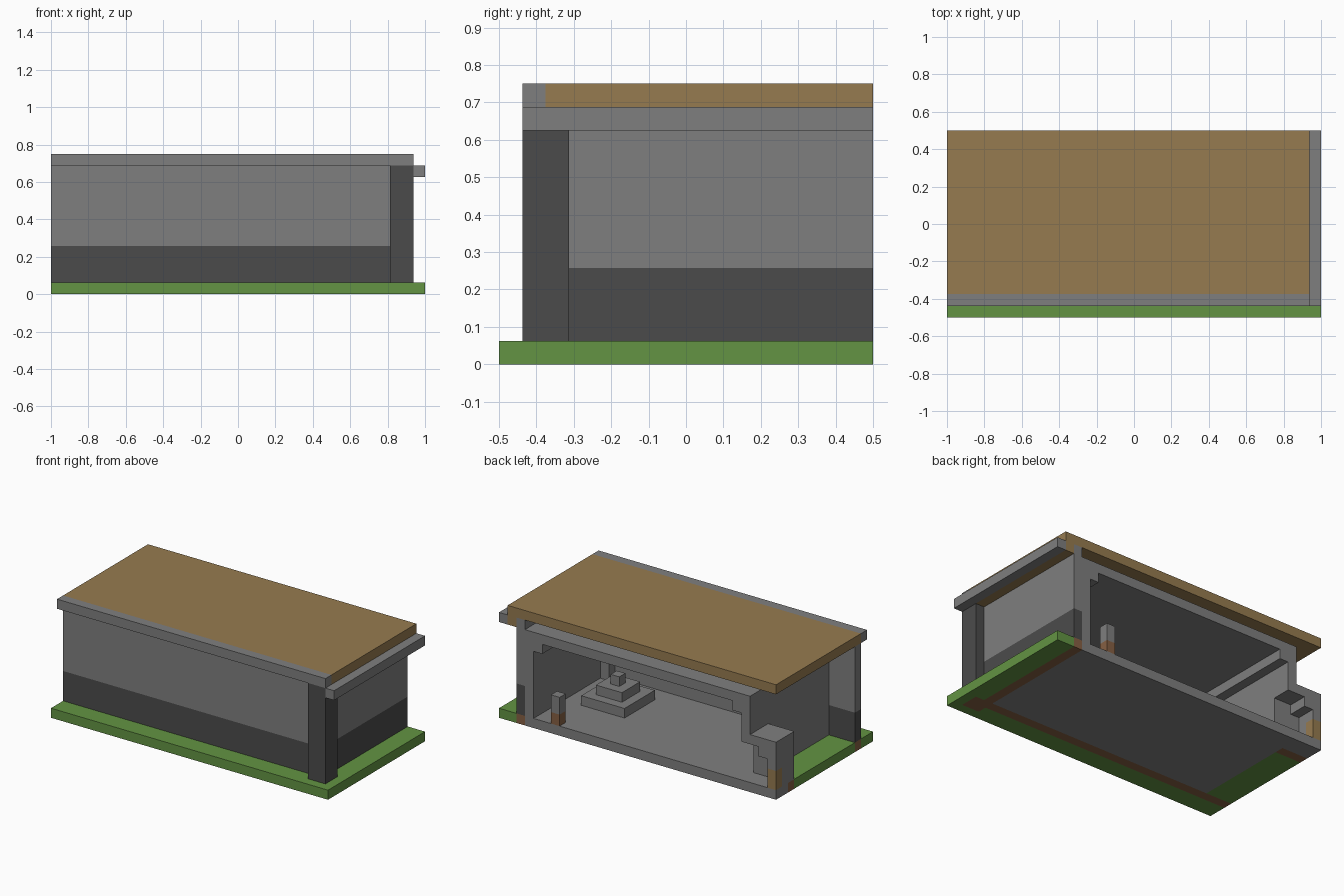
import bpy
import bmesh
from mathutils import Vector

UNIT = 1 / 16  # the whole building sits on a sixteenth grid

old = bpy.data.objects.get("Cube")
if old:
    bpy.data.objects.remove(old, do_unlink=True)


def make_material(name, hex_code):
    """Flat material from an sRGB hex code, stored as linear values."""
    rgb = [int(hex_code[i:i + 2], 16) / 255 for i in (0, 2, 4)]
    linear = [c / 12.92 if c < 0.04 else ((c + 0.055) / 1.055) ** 2.4 for c in rgb]
    color = (*linear, 1)
    mat = bpy.data.materials.new(name)
    mat.use_nodes = True
    mat.diffuse_color = color
    mat.node_tree.nodes["Principled BSDF"].inputs["Base Color"].default_value = color
    return mat


stone = make_material("stone grey", "7f7f7f")
dark_stone = make_material("dark stone", "4b4b4b")
grass = make_material("grass green", "639443")
planks = make_material("plank tan", "967b50")
soil = make_material("soil brown", "866043")


def part(name, mat, *boxes):
    """One object made of boxes, each given as x, y and z ranges in grid units."""
    bm = bmesh.new()
    for ranges in boxes:
        low = Vector([r[0] for r in ranges]) * UNIT
        high = Vector([r[1] for r in ranges]) * UNIT
        verts = bmesh.ops.create_cube(bm, size=1)["verts"]
        for v in verts:
            v.co = (low + high) / 2 + v.co * (high - low)
    mesh = bpy.data.meshes.new(name)
    bm.to_mesh(mesh)
    bm.free()
    mesh.materials.append(mat)
    obj = bpy.data.objects.new(name, mesh)
    bpy.context.collection.objects.link(obj)
    return obj


GROUND = (0, 1)
EAVES = 11
PLINTH = (1, 4.12)


def outer_wall(name, x, y):
    """Outer wall with a soil footing, a dark plinth and a light upper part."""
    part(name + "_footing", soil, (x, y, GROUND))
    part(name + "_plinth", dark_stone, (x, y, PLINTH))
    part(name + "_upper", stone, (x, y, (PLINTH[1], EAVES)))


# Lawn around the footprint of the building
part("lawn", grass,
     ((-16, 16), (-8, -7), GROUND),
     ((-16, 13), (-7, -6), GROUND),
     ((15, 16), (-7, 8), GROUND),
     ((14, 15), (-5, 8), GROUND),
     ((-16, -13), (-5, 5), GROUND))

# Outer walls and the corner pillar
outer_wall("front_wall", (-16, 13), (-6, -5))
outer_wall("side_wall", (13, 14), (-5, 8))
part("pillar_footing", soil, ((13, 15), (-7, -5), GROUND))
part("corner_pillar", dark_stone, ((13, 15), (-7, -5), (1, EAVES)))

# Inner room shell, open at the back
part("room_floor", stone, ((-13, 13), (-5, 8), GROUND))
part("room_ceiling", stone, ((-13, 13), (-5, 8), (9, 10)))
part("room_front_lining", stone, ((-13, 13), (-5, -4), (1, 9)))
part("room_side_lining", stone, ((12, 13), (-4, 8), (1, 9)))
part("room_end_wall", stone,
     ((-13, -12), (-4, 6), (1, 9)),
     ((-13, -12), (6, 8), (5, 9)))

# Stepped cove along the ceiling and in the two front corners
part("ceiling_cove_front", stone, ((-12, 12), (-4, -3), (8, 9)))
for label, x in (("side", (11, 12)), ("end", (-12, -11))):
    part("ceiling_cove_" + label, stone, (x, (-3, 8), (8, 9)))
    part("corner_cove_" + label, stone, (x, (-4, -3), (1, 8)))

# Hollow nook built against the end wall
part("nook_footing", soil, ((-16, -13), (5, 6), GROUND))
part("nook_shell", stone,
     ((-16, -13), (6, 8), GROUND),
     ((-16, -13), (5, 6), (1, 6)),
     ((-16, -13), (6, 8), (5, 6)),
     ((-16, -15), (6, 7), (1, 5)),
     ((-16, -15), (7, 8), (3, 5)),
     ((-15, -14), (6, 8), (4, 5)))
part("nook_corner_block", planks, ((-16, -15), (7, 8), (1, 3)))

# Stepped plinth in the room: each tier shrinks by one step
for tier in range(3):
    part("stepped_plinth_tier", stone,
         ((5 + tier, 10 - tier), (-2 + tier, 3 - tier), (1 + tier, 2 + tier)))

# Small post by the open side
part("post_base", soil, ((9, 10), (7, 8), (1, 2.2)))
part("post_top", stone, ((9, 10), (7, 8), (2.2, 4)))

# Roof deck with its stone edging
part("roof_deck", planks, ((-16, 15), (-6, 8), (EAVES, 12)))
part("roof_side_board", planks, ((14, 15), (-5, 8), (10, EAVES)))
part("roof_front_trim", stone, ((-16, 15), (-7, -6), (EAVES, 12)))
part("roof_side_trim", stone, ((15, 16), (-7, 8), (10, EAVES)))
